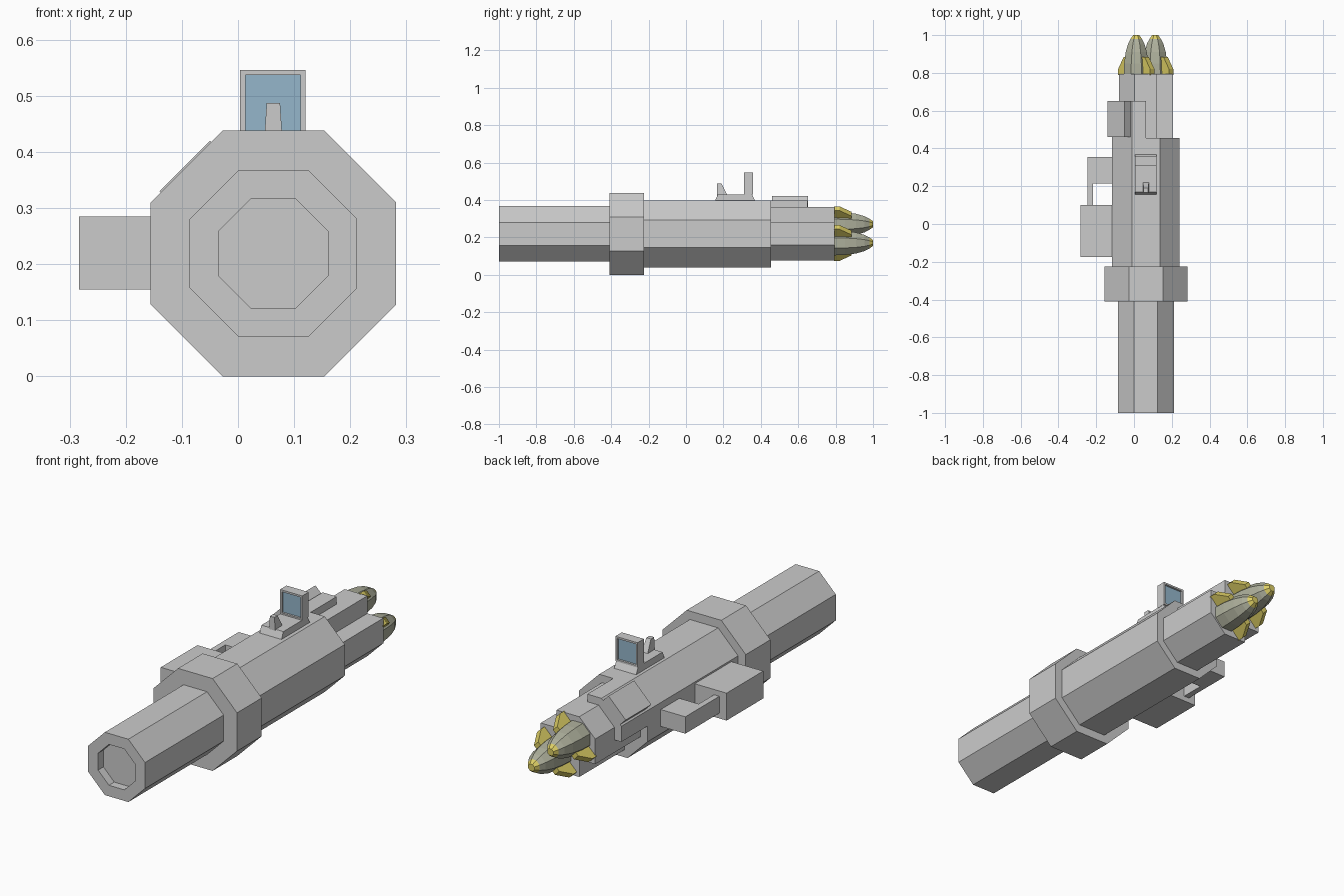
import bpy, bmesh, math
from mathutils import Vector

if "Cube" in bpy.data.objects:
    bpy.data.objects.remove(bpy.data.objects["Cube"])

CX, CZ = 0.063, 0.219      # barrel axis


def material(name, rgb):
    m = bpy.data.materials.new(name)
    m.diffuse_color = (*rgb, 1)
    m.use_nodes = True
    m.node_tree.nodes["Principled BSDF"].inputs["Base Color"].default_value = m.diffuse_color
    return m


OLIVE = material("olive", (0.42, 0.43, 0.33))
YELLOW = material("yellow", (0.72, 0.62, 0.13))
GLASS = material("blue_glass", (0.30, 0.47, 0.60))


def finish(name, bm, mat=None):
    bmesh.ops.recalc_face_normals(bm, faces=bm.faces)
    me = bpy.data.meshes.new(name)
    bm.to_mesh(me)
    bm.free()
    ob = bpy.data.objects.new(name, me)
    bpy.context.collection.objects.link(ob)
    if mat:
        me.materials.append(mat)
    return ob


def loft(name, rings, mat=None):
    """Join equal-length rings of points and cap both ends."""
    bm = bmesh.new()
    loops = [[bm.verts.new(p) for p in ring] for ring in rings]
    n = len(loops[0])
    for a, b in zip(loops, loops[1:]):
        for i in range(n):
            j = (i + 1) % n
            bm.faces.new((a[i], a[j], b[j], b[i]))
    bm.faces.new(loops[0])
    bm.faces.new(loops[-1])
    return finish(name, bm, mat)


def octagon(y, apothem, cx=CX, cz=CZ):
    r = apothem / math.cos(math.pi / 8)
    angles = [math.pi / 8 + i * math.pi / 4 for i in range(8)]
    return [(cx + r * math.cos(a), y, cz + r * math.sin(a)) for a in angles]


def turned(name, profile, cx=CX, cz=CZ, mat=None):
    return loft(name, [octagon(y, r, cx, cz) for y, r in profile], mat)


def extrude_y(name, outline, y0, y1, mat=None):
    return loft(name, [[(x, y, z) for x, z in outline] for y in (y0, y1)], mat)


def extrude_x(name, outline, x0, x1, mat=None):
    return loft(name, [[(x, y, z) for y, z in outline] for x in (x0, x1)], mat)


def box(name, x0, x1, y0, y1, z0, z1, mat=None):
    return extrude_y(name, [(x0, z0), (x1, z0), (x1, z1), (x0, z1)], y0, y1, mat)


# Barrel with recessed bore, collar and main body
turned("rear_barrel", [(-0.96, 0.097), (-1.0, 0.097), (-1.0, 0.149), (-0.40, 0.149)])
turned("collar", [(-0.41, 0.219), (-0.225, 0.219)])
turned("main_body", [(-0.23, 0.179), (0.455, 0.179)])

# Launch tube block: octagon with stepped notches on two opposite corners
a, b = 0.143, 0.0595
half = [(-b, a), (b, a), (b, b), (a, b), (a, -b), (b, -a)]
outline = half[1:] + [(-x, -z) for x, z in half[1:]]
extrude_y("launch_tube_block", [(CX + x, CZ + z) for x, z in outline], 0.45, 0.795)

# Upper left quarter of the body reaching further forward, with a slanted plate
q, f = 0.179, 0.179 * math.tan(math.pi / 8)
quarter = [(0, 0), (0, q), (-f, q), (-q, f), (-q, 0)]
extrude_y("body_quarter_extension", [(CX + x, CZ + z) for x, z in quarter], 0.45, 0.65)
extrude_y("slanted_plate", [(-0.14, 0.33), (-0.05, 0.42), (-0.015, 0.385), (-0.105, 0.295)],
          0.46, 0.652)

# Side box and forward grip
box("side_box", -0.283, -0.10, -0.175, 0.10, 0.155, 0.285)
grip = [(-0.245, 0.09), (-0.217, 0.09), (-0.217, 0.215), (-0.10, 0.215),
        (-0.10, 0.355), (-0.245, 0.355)]
loft("side_grip", [[(x, y, z) for x, y in grip] for z in (0.18, 0.26)])

# Sight: base, post, framed glass
extrude_x("sight_base", [(0.155, 0.395), (0.37, 0.395), (0.352, 0.43), (0.17, 0.43)],
          0.004, 0.119)
loft("sight_post", [
    [(0.047, 0.166, 0.425), (0.079, 0.166, 0.425), (0.079, 0.222, 0.425), (0.047, 0.222, 0.425)],
    [(0.051, 0.166, 0.487), (0.075, 0.166, 0.487), (0.075, 0.19, 0.487), (0.051, 0.19, 0.487)]])


def rect(y, inset):
    x0, x1, z0, z1 = 0.004 + inset, 0.12 - inset, 0.428 + inset, 0.546 - inset
    return [(x0, y, z0), (x1, y, z0), (x1, y, z1), (x0, y, z1)]


bm = bmesh.new()
rings = [[bm.verts.new(p) for p in rect(y, i)]
         for y, i in ((0.31, 0), (0.358, 0), (0.358, 0.009), (0.31, 0.009))]
for r0, r1 in zip(rings, rings[1:] + rings[:1]):
    for i in range(4):
        bm.faces.new((r0[i], r0[(i + 1) % 4], r1[(i + 1) % 4], r1[i]))
finish("sight_frame", bm)
loft("sight_glass", [rect(0.32, 0.008), rect(0.348, 0.008)], GLASS)

# Two rockets, each with two opposed diagonal fins
FIN = [(0.03, 0.79), (0.12, 0.79), (0.12, 0.82), (0.078, 0.885), (0.03, 0.885)]
for label, cx, cz in (("upper", 0.012, 0.27), ("lower", 0.112, 0.17)):
    turned(label + "_rocket_body",
           [(0.79, 0.066), (0.85, 0.064), (0.91, 0.056), (0.955, 0.043), (0.98, 0.030)],
           cx, cz, OLIVE)
    turned(label + "_rocket_tip", [(0.98, 0.030), (1.0, 0.016)], cx, cz, YELLOW)
    for side, angle in (("outer", math.pi / 4), ("inner", math.pi * 5 / 4)):
        out = Vector((math.cos(angle), 0, math.sin(angle)))
        across = Vector((-out.z, 0, out.x))
        loft(f"{label}_rocket_{side}_fin",
             [[Vector((cx, y, cz)) + out * r + across * t for r, y in FIN]
              for t in (-0.016, 0.016)], YELLOW)
